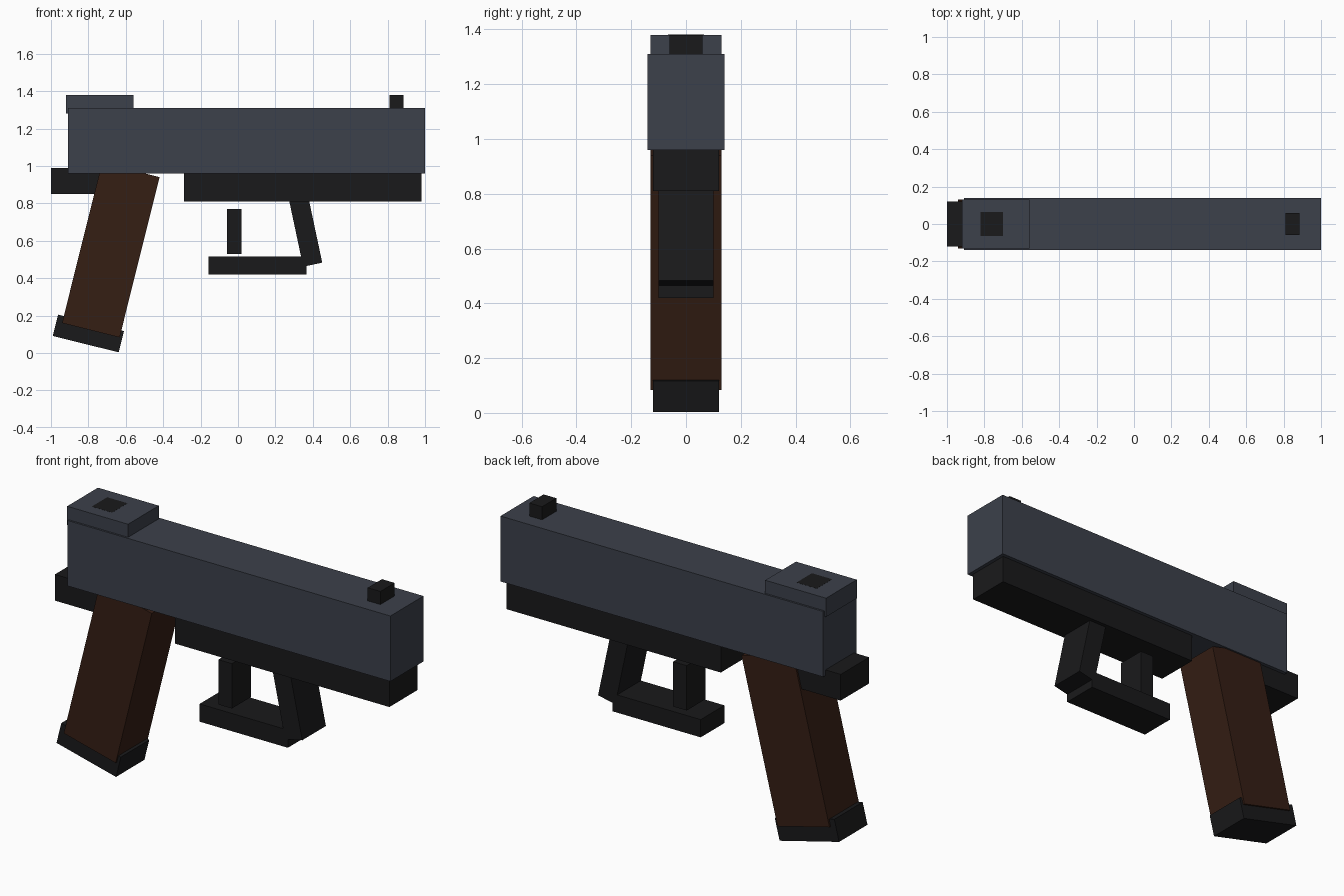
import bpy
import math

if "Cube" in bpy.data.objects:
    bpy.data.objects.remove(bpy.data.objects["Cube"])


def material(name, rgb):
    m = bpy.data.materials.new(name)
    m.diffuse_color = (*rgb, 1)
    m.use_nodes = True
    m.node_tree.nodes["Principled BSDF"].inputs["Base Color"].default_value = m.diffuse_color
    return m


STEEL = material("blue_steel", (0.045, 0.052, 0.070))
BLACK = material("black_polymer", (0.010, 0.010, 0.011))
WOOD = material("brown_grip", (0.036, 0.013, 0.007))


def block(name, centre, size, mat, tilt=0):
    """Box at (x, z) on the centre plane, size (x, y, z), leaning about y."""
    bpy.ops.mesh.primitive_cube_add(size=1, location=(centre[0], 0, centre[1]),
                                    rotation=(0, math.radians(tilt), 0))
    ob = bpy.context.object
    ob.name = name
    ob.scale = size
    bpy.ops.object.transform_apply(location=False, rotation=False, scale=True)
    ob.data.materials.append(mat)
    return ob


def span(name, x0, x1, z0, z1, width, mat):
    """Upright box given by its x and z limits."""
    return block(name, ((x0 + x1) / 2, (z0 + z1) / 2), (x1 - x0, width, z1 - z0), mat)


# Upper body
span("slide", -0.91, 1.0, 0.96, 1.31, 0.28, STEEL)
span("lower_frame", -0.29, 0.98, 0.81, 0.99, 0.24, BLACK)
span("rear_tang", -1.0, -0.65, 0.85, 0.99, 0.24, BLACK)

# Sights
span("rear_sight", -0.92, -0.56, 1.28, 1.38, 0.26, STEEL)
span("rear_sight_inset", -0.82, -0.70, 1.30, 1.3805, 0.13, BLACK)
span("front_sight", 0.81, 0.885, 1.28, 1.38, 0.12, BLACK)

# Leaning grip and its base plate
block("grip", (-0.68, 0.55), (0.317, 0.26, 0.883), WOOD, 14)
block("grip_base", (-0.80, 0.104), (0.363, 0.24, 0.117), BLACK, 14)

# Trigger and guard
span("trigger", -0.06, 0.02, 0.53, 0.77, 0.16, BLACK)
span("guard_bottom", -0.157, 0.365, 0.42, 0.515, 0.20, BLACK)
block("guard_front", (0.36, 0.658), (0.104, 0.20, 0.38), BLACK, -12)
